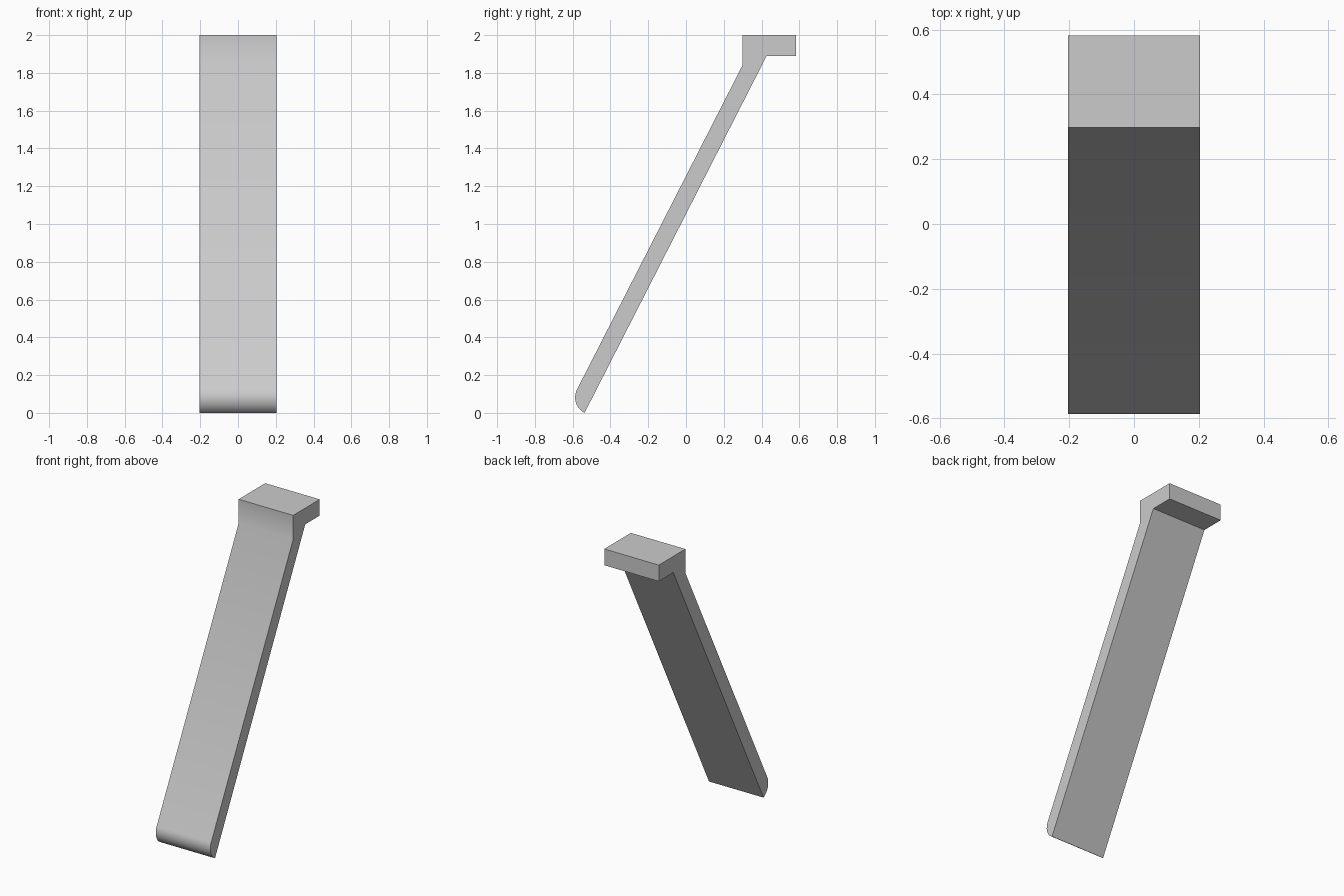
import bpy
import bmesh
from math import cos, sin, pi, atan2
from mathutils import Vector

cube = bpy.data.objects.get("Cube")
if cube:
    bpy.data.objects.remove(cube, do_unlink=True)

HALF_WIDTH = 0.204
RADIUS = 0.092

# Plain grey material
grey = bpy.data.materials.new("plain_grey")
grey.use_nodes = True
colour = (0.6, 0.6, 0.6, 1)
grey.diffuse_color = colour
grey.node_tree.nodes["Principled BSDF"].inputs["Base Color"].default_value = colour

# Side profile (y, z): hooked head, then the sloping leg
foot_tip = Vector((-0.537, 0))
inner_bend = Vector((0.427, 1.89))
profile = [(0.298, 1.838), (0.298, 2), (0.582, 2), (0.582, 1.89),
           tuple(inner_bend), tuple(foot_tip)]

# Rounded toe: quarter arc that meets the front of the leg smoothly
along = (inner_bend - foot_tip).normalized()
centre = foot_tip + along * RADIUS
start = atan2(-along.y, -along.x)
STEPS = 12
for i in range(1, STEPS + 1):
    a = start - pi / 2 * i / STEPS
    profile.append((centre.x + RADIUS * cos(a), centre.y + RADIUS * sin(a)))

# Extrude the profile across the width
bm = bmesh.new()
side = bm.faces.new([bm.verts.new((-HALF_WIDTH, y, z)) for y, z in profile])
result = bmesh.ops.extrude_face_region(bm, geom=[side], use_keep_orig=True)
verts = [v for v in result["geom"] if isinstance(v, bmesh.types.BMVert)]
bmesh.ops.translate(bm, verts=verts, vec=(2 * HALF_WIDTH, 0, 0))
bmesh.ops.recalc_face_normals(bm, faces=bm.faces)

mesh = bpy.data.meshes.new("slanted_leg")
bm.to_mesh(mesh)
bm.free()
mesh.materials.append(grey)
leg = bpy.data.objects.new("slanted_leg", mesh)
bpy.context.collection.objects.link(leg)

# Smooth toe and shallow front bend, sharp everywhere else
bpy.context.view_layer.objects.active = leg
leg.select_set(True)
bpy.ops.object.shade_smooth_by_angle(angle=pi / 6)
